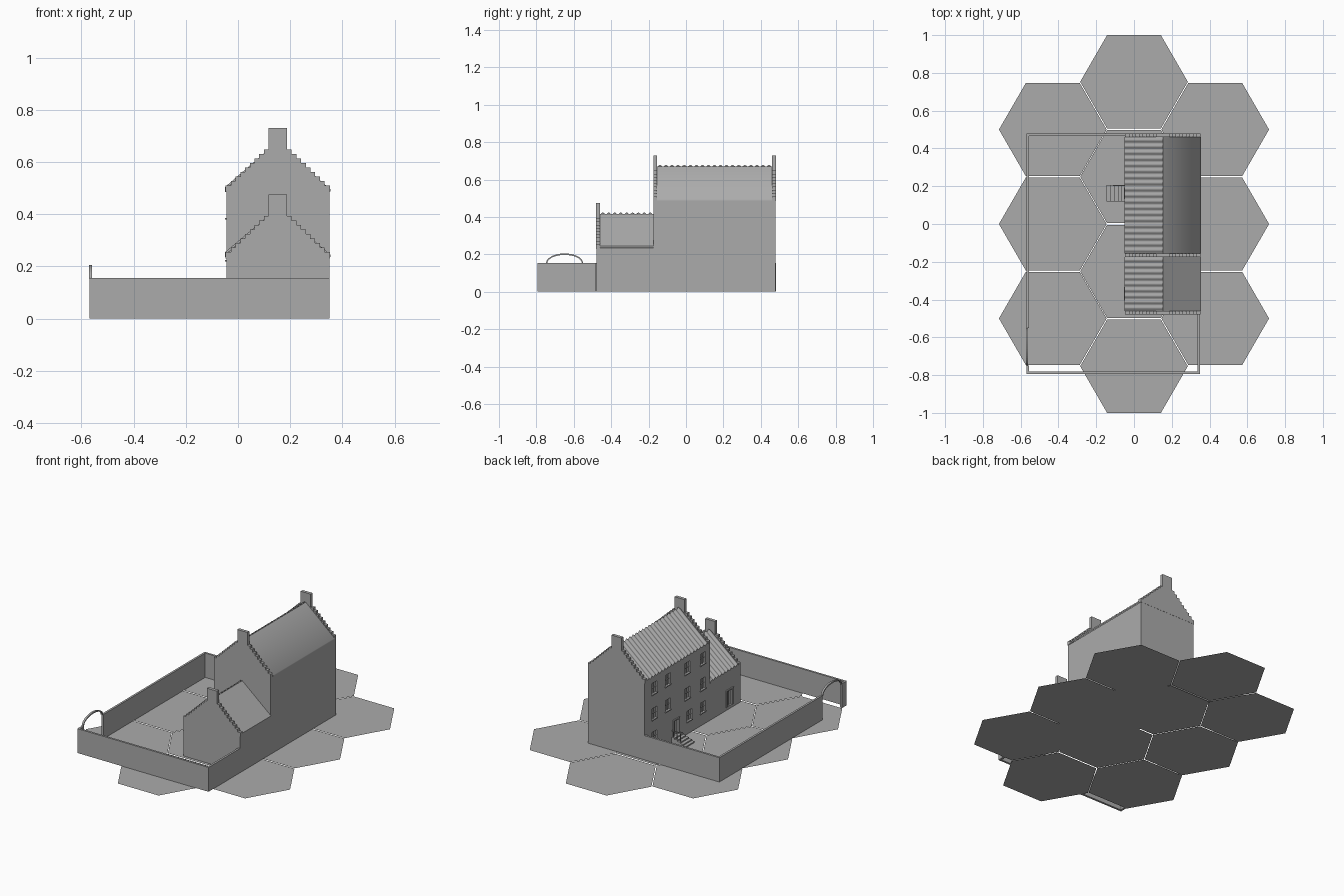
import bpy, bmesh, math
from mathutils import Vector

if "Cube" in bpy.data.objects:
    bpy.data.objects.remove(bpy.data.objects["Cube"])

stone = bpy.data.materials.new("plain grey")
stone.diffuse_color = (0.41, 0.41, 0.41, 1)
stone.use_nodes = True
stone.node_tree.nodes["Principled BSDF"].inputs["Base Color"].default_value = stone.diffuse_color

X0, X1, XM = -0.045, 0.35, 0.1525      # house left, right, ridge
Y_FRONT, Y_MID, Y_BACK = -0.48, -0.175, 0.48
T = 0.02                               # gable thickness


def finish(name, bm, recalc=True):
    if recalc:
        bmesh.ops.recalc_face_normals(bm, faces=bm.faces)
    me = bpy.data.meshes.new(name)
    bm.to_mesh(me)
    bm.free()
    me.materials.append(stone)
    ob = bpy.data.objects.new(name, me)
    bpy.context.scene.collection.objects.link(ob)
    return ob


def add_box(bm, x0, x1, y0, y1, z0, z1):
    v = bmesh.ops.create_cube(bm, size=1)["verts"]
    for p in v:
        p.co = Vector((x1 if p.co.x > 0 else x0, y1 if p.co.y > 0 else y0, z1 if p.co.z > 0 else z0))


def boxes(name, rows):
    bm = bmesh.new()
    for r in rows:
        add_box(bm, *r)
    return finish(name, bm)


def prism(name, profile, y0, y1):
    """Extrude an (x, z) outline along y."""
    bm = bmesh.new()
    f = bm.faces.new([bm.verts.new((x, y0, z)) for x, z in profile])
    ext = bmesh.ops.extrude_face_region(bm, geom=[f])["geom"]
    for v in ext:
        if isinstance(v, bmesh.types.BMVert):
            v.co.y = y1
    return finish(name, bm)


# hexagonal ground tiles
bm = bmesh.new()
centres = [(0, y) for y in (-0.753, -0.251, 0.251, 0.753)]
centres += [(x, y) for x in (-0.43, 0.43) for y in (-0.5, 0, 0.5)]
for cx, cy in centres:
    bm.faces.new([bm.verts.new((cx + 0.285 * math.cos(a * math.pi / 3),
                                cy + 0.285 * math.sin(a * math.pi / 3), 0)) for a in range(6)])
finish("hex_ground_tiles", bm, False)

# yard wall, open at the gate
W, H, B = 0.013, 0.155, 0.001
boxes("yard_wall", [
    (-0.57, X1, -0.795, -0.795 + W, B, H),
    (X1 - W, X1, -0.795 + W, Y_FRONT, B, H),
    (-0.57, X0, Y_BACK - W, Y_BACK, B, H),
    (-0.57, -0.57 + W, -0.55, Y_BACK - W, B, H),
    (-0.57, -0.57 + W, -0.795 + W, -0.748, B, H)])

# gate arch
bm = bmesh.new()
rings = []
for i in range(25):
    a = math.pi * i / 24
    c, s = math.cos(a), math.sin(a)
    rings.append([bm.verts.new((x, -0.649 + r * c, H - 0.002 + h * s))
                  for x, r, h in ((-0.572, 0.099, 0.052), (-0.56, 0.099, 0.052),
                                  (-0.56, 0.092, 0.044), (-0.572, 0.092, 0.044))])
for a, b in zip(rings, rings[1:]):
    for k in range(4):
        bm.faces.new((a[k], a[(k + 1) % 4], b[(k + 1) % 4], b[k]))
bm.faces.new(rings[0])
bm.faces.new(rings[-1])
finish("gate_arch", bm)


# house bodies
def body(name, y0, y1, eave, ridge):
    return prism(name, [(X0, B), (X1, B), (X1, eave), (XM, ridge), (X0, eave)], y0, y1)


main = body("main_house", Y_MID + 0.001, Y_BACK - 0.001, 0.485, 0.662)
wing = body("low_wing", Y_FRONT + 0.001, Y_MID + 0.005, 0.235, 0.407)


# crow-stepped gables with chimneys
def gable(name, y0, base, top):
    n, half = 9, 0.035
    dx, dz = (XM - half - X0) / n, 0.155 / n
    left = [(X0 - 0.002, base)]
    x, z = X0 - 0.002, base + 0.025
    for i in range(n):
        nx = X0 + (i + 1) * dx
        left += [(x, z), (nx, z)]
        x, z = nx, z + dz
    left.append((x, top))
    prism(name, left + [(2 * XM - x, z) for x, z in reversed(left)], y0, y0 + T)


gable("main_front_gable", Y_MID, 0.485, 0.73)
gable("main_back_gable", Y_BACK - T, 0.485, 0.73)
gable("wing_front_gable", Y_FRONT, 0.23, 0.475)


# roofs: ribbed tiles on the yard side, plain slope on the other
def roof(name, y0, y1, eave, ridge, side, amp):
    bm = bmesh.new()
    tiles = max(1, round((y1 - y0) / 0.033))
    n = tiles * 8 if amp else 1
    xe = XM + side * (XM - X0 + 0.004)
    rows = []
    for i in range(n + 1):
        lift = 0.005 + amp * (0.5 - 0.5 * math.cos(i * math.pi / 4)) if amp else 0.006
        y = y0 + (y1 - y0) * i / n
        rows.append([bm.verts.new(p) for p in ((xe, y, eave - 0.004), (xe, y, eave + lift),
                                              (XM, y, ridge + lift), (XM, y, ridge - 0.004))])
    for a, b in zip(rows, rows[1:]):
        for k in range(4):
            bm.faces.new((a[k], a[(k + 1) % 4], b[(k + 1) % 4], b[k]))
    bm.faces.new(rows[0])
    bm.faces.new(rows[-1])
    ob = finish(name, bm)
    bpy.context.view_layer.objects.active = ob
    ob.select_set(True)
    bpy.ops.object.shade_smooth_by_angle(angle=math.radians(50))
    ob.select_set(False)


for label, y0, y1, e, r in (("main", Y_MID + T, Y_BACK - T, 0.49, 0.664),
                            ("wing", Y_FRONT + T, Y_MID, 0.24, 0.409)):
    roof(label + "_ribbed_roof", y0, y1, e, r, -1, 0.010)
    roof(label + "_plain_roof", y0, y1, e, r, 1, 0)

# openings: (y centre, z bottom, width, height)
windows = [(y, z, 0.05, 0.07) for z in (0.385, 0.225) for y in (0.38, 0.245, 0.05, -0.105)]
windows += [(y, 0.08, 0.05, 0.065) for y in (0.38, 0.03, -0.105)]
doors = [(0.163, 0.04, 0.05, 0.095)]
wing_doors = [(-0.37, 0.02, 0.06, 0.10)]


def recess(target, openings):
    cut = boxes("opening_cutter", [(X0 - 0.05, X0 + 0.01, y - w / 2, y + w / 2, z, z + h)
                                   for y, z, w, h in openings])
    cut.hide_render = True
    m = target.modifiers.new("recess", "BOOLEAN")
    m.operation, m.solver, m.object = "DIFFERENCE", "EXACT", cut
    bpy.context.view_layer.objects.active = target
    bpy.ops.object.modifier_apply(modifier="recess")
    bpy.data.objects.remove(cut, do_unlink=True)


recess(main, windows + doors)
recess(wing, wing_doors)

# window bars and sills
rows = []
for y, z, w, h in windows:
    rows += [(X0 + 0.005, X0 + 0.011, y - 0.002, y + 0.002, z, z + h),
             (X0 + 0.005, X0 + 0.011, y - w / 2, y + w / 2, z + h / 2 - 0.002, z + h / 2 + 0.002),
             (X0 - 0.005, X0 + 0.002, y - w / 2 - 0.003, y + w / 2 + 0.003, z - 0.006, z)]
boxes("window_bars_and_sills", rows)

# door surrounds
rows = []
for y, z, w, h in doors + wing_doors:
    rows += [(X0 - 0.005, X0 + 0.002, y + s * w / 2 - 0.004, y + s * w / 2 + 0.004, z, z + h)
             for s in (-1, 1)]
    rows.append((X0 - 0.007, X0 + 0.002, y - w / 2 - 0.006, y + w / 2 + 0.006, z + h, z + h + 0.008))
rows.append((X0 + 0.004, X0 + 0.011, -0.372, -0.368, 0.02, 0.12))
boxes("door_surrounds", rows)

# front steps and handrail
boxes("door_steps", [(-0.145 + 0.02 * i, -0.125 + 0.02 * i, 0.12, 0.207, B, 0.008 * (i + 1))
                     for i in range(5)])
boxes("step_rail", [(x, x + 0.004, 0.201, 0.205, 0.01, 0.08) for x in (-0.105, -0.08, -0.055)]
      + [(-0.11, X0, 0.201, 0.205, 0.078, 0.083)])
